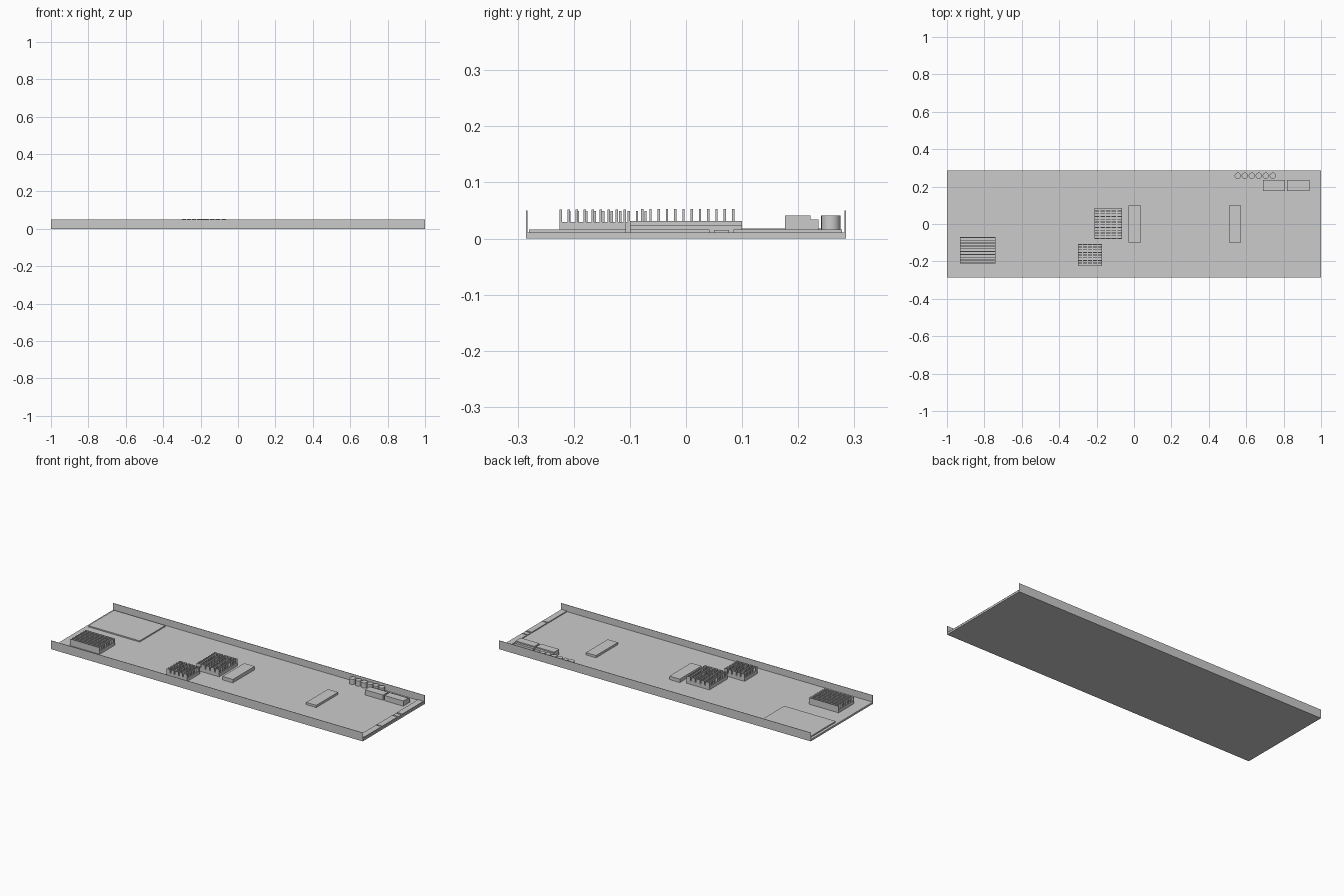
import bpy, bmesh
from mathutils import Matrix, Vector

if "Cube" in bpy.data.objects:
    bpy.data.objects.remove(bpy.data.objects["Cube"])


def add_box(bm, x0, x1, y0, y1, z0, z1):
    m = Matrix.Translation(((x0 + x1) / 2, (y0 + y1) / 2, (z0 + z1) / 2))
    m = m @ Matrix.Diagonal((x1 - x0, y1 - y0, z1 - z0, 1))
    bmesh.ops.create_cube(bm, size=1, matrix=m)


def make(name, boxes):
    bm = bmesh.new()
    for b in boxes:
        add_box(bm, *b)
    me = bpy.data.meshes.new(name)
    bm.to_mesh(me)
    bm.free()
    ob = bpy.data.objects.new(name, me)
    bpy.context.collection.objects.link(ob)
    return ob


FLOOR = 0.011

# Tray: U-shaped profile extruded along x
w, t, h = 0.285, 0.0025, 0.05
profile = [(-w, 0), (w, 0), (w, h), (w - t, h), (w - t, FLOOR),
           (-w + t, FLOOR), (-w + t, h), (-w, h)]
bm = bmesh.new()
face = bm.faces.new([bm.verts.new((-1, y, z)) for y, z in profile])
ext = bmesh.ops.extrude_face_region(bm, geom=[face])
verts = [v for v in ext["geom"] if isinstance(v, bmesh.types.BMVert)]
bmesh.ops.translate(bm, verts=verts, vec=Vector((2, 0, 0)))
bmesh.ops.recalc_face_normals(bm, faces=bm.faces)
me = bpy.data.meshes.new("tray")
bm.to_mesh(me)
bm.free()
bpy.context.collection.objects.link(bpy.data.objects.new("tray", me))

# Thin cover plate in the back left corner
make("cover_plate", [(-0.985, -0.655, 0.035, 0.27, FLOOR, 0.018)])

# Edge connector strips along the right end
make("edge_connectors", [(0.96, 0.995, a, b, FLOOR, z) for a, b, z in
     [(-0.28, -0.107, 0.0165), (-0.1, 0.042, 0.0165),
      (0.05, 0.077, 0.015), (0.085, 0.278, 0.0165)]])

# Flat chips
make("chip_left", [(-0.03, 0.037, -0.1, 0.1, FLOOR, 0.031)])
make("chip_right", [(0.507, 0.572, -0.1, 0.1, FLOOR, 0.024)])


# Heat sinks: base block with rows of fins, optionally cut into columns
def heat_sink(name, x0, x1, y0, y1, base, top, rows, cols, gap=0.006, thick=0.004):
    boxes = [(x0, x1, y0, y1, FLOOR, base)]
    pitch = (y1 - y0 - thick) / (rows - 1)
    width = (x1 - x0 - gap * (cols - 1)) / cols
    for r in range(rows):
        y = y0 + r * pitch
        for c in range(cols):
            x = x0 + c * (width + gap)
            boxes.append((x, x + width, y, y + thick, base - 0.001, top))
    make(name, boxes)


heat_sink("heat_sink_left", -0.93, -0.74, -0.21, -0.07, 0.03, 0.049, 10, 1)
heat_sink("heat_sink_center", -0.21, -0.065, -0.08, 0.086, 0.031, 0.053, 12, 5)
heat_sink("heat_sink_front", -0.3, -0.17, -0.225, -0.107, 0.03, 0.052, 9, 5)

# Stepped power sockets
for i, (x0, x1) in enumerate([(0.69, 0.807), (0.817, 0.937)]):
    make(f"socket_{i + 1}", [(x0, x1, 0.176, 0.222, FLOOR, 0.041),
                             (x0, x1, 0.222, 0.236, FLOOR, 0.034)])

# Row of capacitors
for i in range(6):
    bpy.ops.mesh.primitive_cylinder_add(vertices=24, radius=0.017, depth=0.03,
                                        location=(0.555 + i * 0.0374, 0.258, FLOOR + 0.015))
    bpy.context.object.name = f"capacitor_{i + 1}"
    bpy.ops.object.shade_smooth_by_angle()
